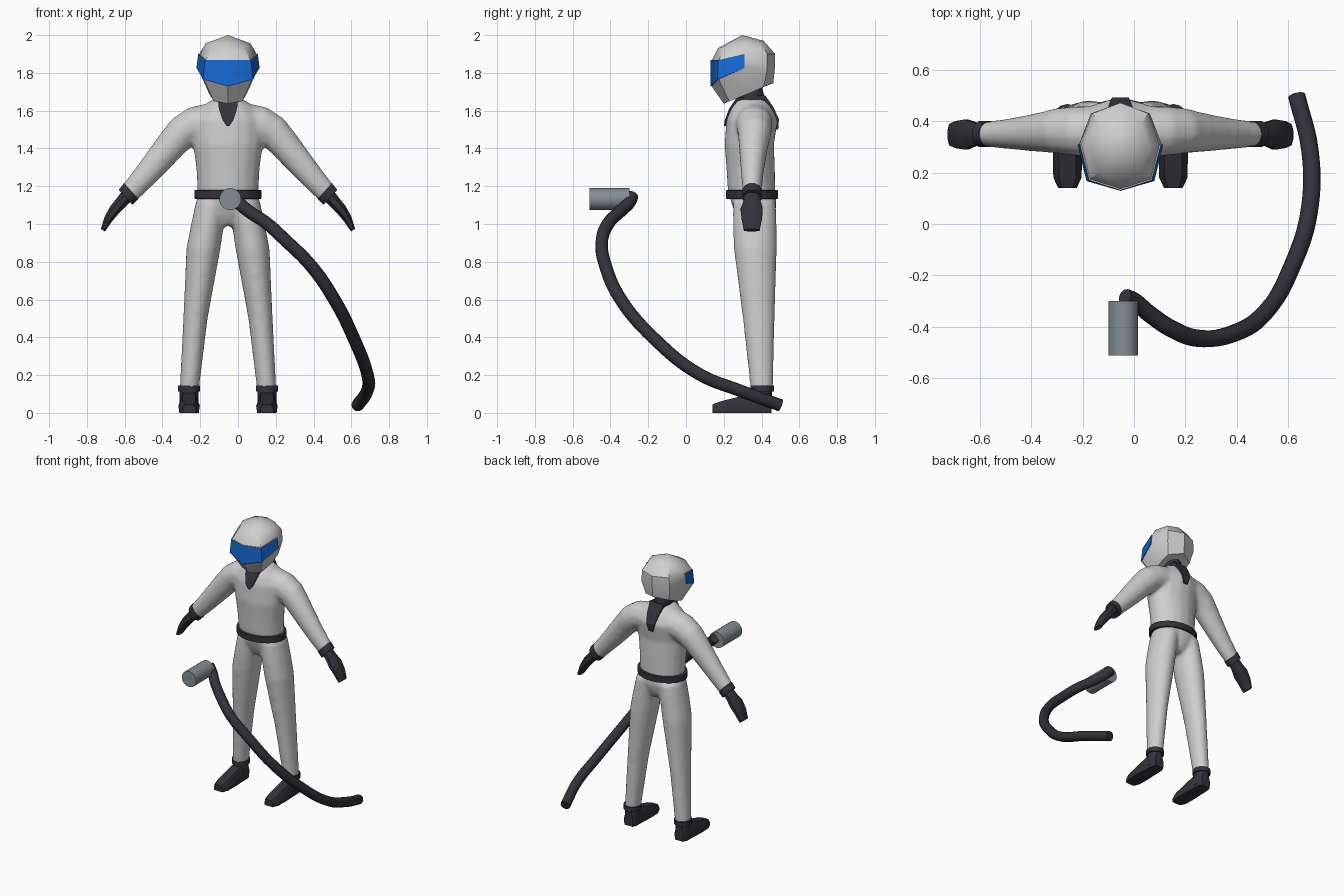
import bpy, bmesh, math
from mathutils import Vector

if "Cube" in bpy.data.objects:
    bpy.data.objects.remove(bpy.data.objects["Cube"])

CX = -0.053  # centre line of the figure


def material(name, rgb):
    m = bpy.data.materials.new(name)
    m.diffuse_color = (*rgb, 1)
    m.use_nodes = True
    m.node_tree.nodes["Principled BSDF"].inputs["Base Color"].default_value = m.diffuse_color
    return m


WHITE = material("suit white", (0.62, 0.62, 0.62))
DARK = material("dark rubber", (0.033, 0.032, 0.042))
BLUE = material("visor blue", (0.008, 0.14, 0.65))
GREY = material("nozzle grey", (0.23, 0.27, 0.29))


def add_loft(bm, rings):
    """Skin a closed tube through rings of points and cap both ends."""
    rows = [[bm.verts.new(p) for p in r] for r in rings]
    n = len(rows[0])
    for a, b in zip(rows, rows[1:]):
        for i in range(n):
            j = (i + 1) % n
            bm.faces.new((a[i], a[j], b[j], b[i]))
    bm.faces.new(rows[0])
    bm.faces.new(rows[-1])


def finish(name, bm, mats, angle=40):
    bmesh.ops.recalc_face_normals(bm, faces=bm.faces)
    me = bpy.data.meshes.new(name)
    bm.to_mesh(me)
    bm.free()
    for m in mats:
        me.materials.append(m)
    me.shade_smooth()
    me.set_sharp_from_angle(angle=math.radians(angle))
    ob = bpy.data.objects.new(name, me)
    bpy.context.collection.objects.link(ob)
    return ob


def loft(name, rings, mat, angle=40):
    bm = bmesh.new()
    add_loft(bm, rings)
    return finish(name, bm, [mat], angle)


def ellipse(c, u, v, n=16):
    """Ring around c with half axes u and v."""
    c, u, v = Vector(c), Vector(u), Vector(v)
    return [c + u * math.cos(t) + v * math.sin(t)
            for t in (2 * math.pi * (i + .5) / n for i in range(n))]


def level(x, y, z, hx, hy, n=16):
    return ellipse((CX + x, y, z), (hx, 0, 0), (0, hy, 0), n)


def limb(side, stations, n=12):
    """Rings across a sideways limb: (x, z, thickness, depth, y, tilt)."""
    out = []
    for x, z, h, d, y, tilt in stations:
        t = math.radians(tilt)
        out.append(ellipse((CX + side * x, y, z),
                           (side * h * math.sin(t), 0, h * math.cos(t)), (0, d, 0), n))
    return out


# Suit: torso, arms and legs fused into one skin
suit = bmesh.new()
add_loft(suit, [level(0, y, z, hx, hy) for z, hx, y, hy in (
    (0.99, .05, .365, .07), (1.04, .11, .365, .10), (1.10, .165, .362, .12),
    (1.18, .163, .347, .127), (1.30, .170, .342, .130), (1.42, .187, .335, .132),
    (1.55, .195, .350, .138), (1.61, .15, .347, .115), (1.66, .085, .345, .082))])
for s in (-1, 1):
    add_loft(suit, limb(s, (
        (.08, 1.545, .10, .10, .36, 5), (.18, 1.525, .098, .098, .362, 15),
        (.245, 1.483, .092, .09, .363, 35), (.30, 1.42, .083, .08, .358, 48),
        (.378, 1.327, .074, .068, .353, 48), (.46, 1.232, .064, .057, .35, 45),
        (.535, 1.15, .055, .047, .35, 42))))
    add_loft(suit, [level(s * x, y, z, hx, hy) for x, y, z, hx, hy in (
        (.085, .362, 1.12, .085, .115), (.108, .364, 1.00, .088, .117),
        (.13, .367, .87, .091, .115), (.172, .385, .50, .065, .085),
        (.206, .402, .11, .051, .059))])
suit_ob = finish("suit", suit, [WHITE])
remesh = suit_ob.modifiers.new("fuse", 'REMESH')
remesh.mode = 'VOXEL'
remesh.voxel_size = 0.013
remesh.use_smooth_shade = True
relax = suit_ob.modifiers.new("relax", 'SMOOTH')
relax.factor = 0.5
relax.iterations = 7

# Belt
loft("belt", [level(0, .349, z, hx, hy, 20) for z, hx, hy in (
    (1.132, .172, .132), (1.135, .18, .139), (1.178, .18, .139), (1.181, .172, .132))], DARK)

# Neck and collar tabs
loft("neck", [level(0, y, z, hx, hy, 10) for y, z, hx, hy in (
    (.345, 1.58, .07, .075), (.345, 1.66, .06, .073), (.335, 1.76, .05, .06))], DARK)


def tab(name, rows, inward):
    loft(name, [[Vector((CX + sx * w, y + d, z)) for sx, d in
                 ((-1, 0), (1, 0), (1, inward), (-1, inward))] for z, w, y in rows], DARK, 25)


tab("front_collar_tab", ((1.67, .055, .268), (1.61, .048, .228), (1.548, .028, .205),
                         (1.518, .006, .201)), .05)
tab("back_collar_tab", ((1.68, .055, .42), (1.62, .046, .462), (1.555, .033, .492),
                        (1.50, .016, .488)), -.05)

for s, tag in ((-1, "right"), (1, "left")):
    # Glove cuffs and mitten hands
    loft(tag + "_glove_cuff", limb(s, (
        (.512, 1.175, .058, .052, .35, 42), (.542, 1.141, .056, .052, .35, 42))), DARK)
    loft(tag + "_glove", limb(s, (
        (.53, 1.155, .04, .044, .35, 45), (.565, 1.115, .035, .048, .35, 45),
        (.60, 1.076, .032, .063, .348, 48), (.635, 1.025, .025, .057, .348, 52),
        (.662, .967, .014, .045, .348, 60)), 8), DARK)
    # Boot cuffs and boots
    loft(tag + "_boot_cuff", [level(s * .206, .404, z, .06, .063, 14)
                              for z in (.112, .145)], DARK)
    loft(tag + "_boot_ankle", [level(s * .206, .402, z, .052, h, 12)
                               for z, h in ((.02, .05), (.12, .057))], DARK)
    sole = ((-.9, 0), (-1, .45), (-.6, 1), (.6, 1), (1, .45), (.9, 0))
    loft(tag + "_boot", [[Vector((CX + s * .206 + px * w, y, pz * h)) for px, pz in sole]
                         for y, w, h in ((.452, .036, .10), (.425, .05, .115),
                                         (.345, .053, .105), (.27, .057, .083),
                                         (.18, .055, .06), (.14, .036, .045))], DARK)

# Helmet: eight columns, given as front, front side, side, back side, back
helmet_rows = (
    ((0, .168, 1.93), (.082, .20, 1.94), (.118, .30, 1.957), (.08, .39, 1.965), (0, .41, 1.97)),
    ((0, .137, 1.868), (.118, .175, 1.868), (.152, .31, 1.90), (.11, .43, 1.90), (0, .472, 1.90)),
    ((0, .135, 1.73), (.128, .172, 1.767), (.161, .31, 1.826), (.115, .43, 1.82), (0, .470, 1.82)),
    ((0, .20, 1.637), (.075, .23, 1.65), (.10, .33, 1.69), (.095, .41, 1.725), (0, .462, 1.745)))
bm = bmesh.new()
rows = []
for half in helmet_rows:
    pts = list(half) + [(-x, y, z) for x, y, z in half[3:0:-1]]
    rows.append([bm.verts.new((CX + x, y, z)) for x, y, z in pts])
crown = bm.verts.new((CX, .298, 2.0))
base = bm.verts.new((CX, .34, 1.70))
visor = []
for i in range(8):
    j = (i + 1) % 8
    bm.faces.new((crown, rows[0][i], rows[0][j]))
    bm.faces.new((base, rows[-1][j], rows[-1][i]))
    for k in range(3):
        f = bm.faces.new((rows[k][i], rows[k + 1][i], rows[k + 1][j], rows[k][j]))
        if k == 1 and i in (0, 1, 6, 7):
            visor.append(f)
            f.material_index = 1
# Visor stands slightly proud of the shell
bm.normal_update()
bmesh.ops.recalc_face_normals(bm, faces=bm.faces)
raised = bmesh.ops.extrude_face_region(bm, geom=visor)
for v in (g for g in raised["geom"] if isinstance(g, bmesh.types.BMVert)):
    out = Vector((v.co.x - CX, v.co.y - .33, 0)).normalized()
    v.co += out * .006
bmesh.ops.delete(bm, geom=[f for f in visor if f.is_valid], context='FACES')
finish("helmet", bm, [WHITE, BLUE], 38)

# Nozzle, lying along the y axis
loft("nozzle", [ellipse((-.041, y, 1.132), (.058, 0, 0), (0, 0, .058), 20)
                for y in (-.512, -.30)], GREY)

# Hose
path = ((-.035, -.285, 1.15), (.0, -.30, 1.115), (.06, -.35, 1.065), (.15, -.41, 1.005),
        (.25, -.445, .915), (.39, -.425, .775), (.51, -.345, .60), (.615, -.165, .39),
        (.685, .07, .205), (.685, .285, .118), (.633, .50, .040))
cu = bpy.data.curves.new("hose", 'CURVE')
cu.dimensions = '3D'
cu.bevel_depth = .034
cu.bevel_resolution = 3
cu.resolution_u = 6
cu.use_fill_caps = True
sp = cu.splines.new('BEZIER')
sp.bezier_points.add(len(path) - 1)
for bp, p in zip(sp.bezier_points, path):
    bp.co = p
    bp.handle_left_type = bp.handle_right_type = 'AUTO'
cu.materials.append(DARK)
bpy.context.collection.objects.link(bpy.data.objects.new("hose", cu))
